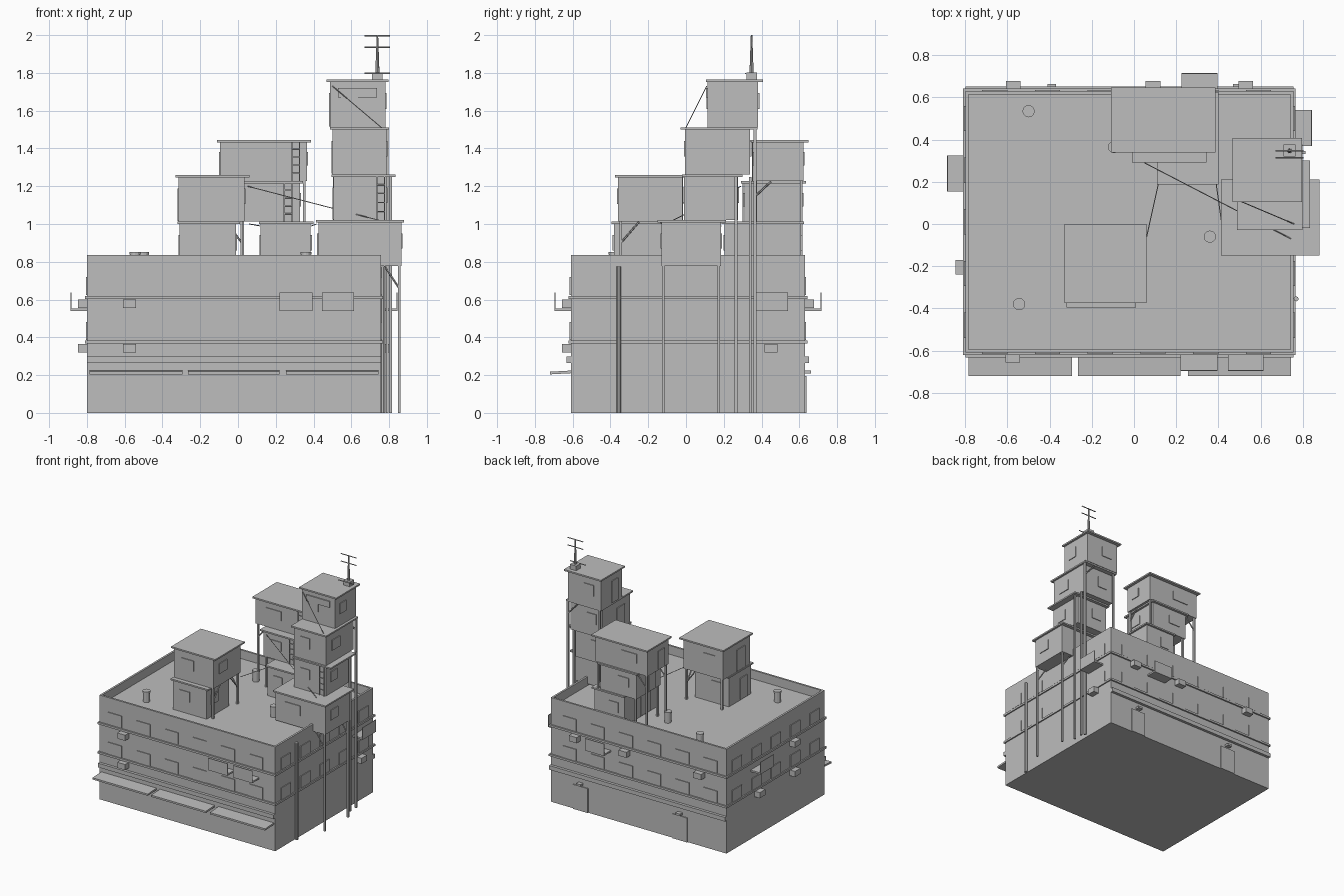
import bpy, bmesh, math
from mathutils import Vector, Matrix

grey = bpy.data.materials.new("plain_grey")
grey.diffuse_color = (0.51, 0.51, 0.51, 1)
X0, X1, Y0, Y1, ROOF, TOP = -0.80, 0.757, -0.61, 0.63, 0.765, 0.835


def box(bm, x0, x1, y0, y1, z0, z1):
    m = Matrix.Translation(((x0 + x1) / 2, (y0 + y1) / 2, (z0 + z1) / 2))
    m = m @ Matrix.Diagonal((x1 - x0, y1 - y0, z1 - z0, 1))
    return bmesh.ops.create_cube(bm, size=1, matrix=m)["verts"]


def rod(bm, a, b, r=0.006, sides=6, r2=None):
    a, b = Vector(a), Vector(b)
    d = b - a
    m = Matrix.Translation((a + b) / 2) @ d.to_track_quat('Z', 'Y').to_matrix().to_4x4()
    bmesh.ops.create_cone(bm, cap_ends=True, segments=sides, radius1=r,
                          radius2=r if r2 is None else r2, depth=d.length, matrix=m)


def wall_box(bm, side, u0, u1, z0, z1, d0, d1, ext=(X0, X1, Y0, Y1)):
    """Box on a wall, from d0 to d1 outward; u runs along the wall."""
    x0, x1, y0, y1 = ext
    if side == "front":
        box(bm, u0, u1, y0 - d1, y0 - d0, z0, z1)
    elif side == "back":
        box(bm, u0, u1, y1 + d0, y1 + d1, z0, z1)
    elif side == "left":
        box(bm, x0 - d1, x0 - d0, u0, u1, z0, z1)
    else:
        box(bm, x1 + d0, x1 + d1, u0, u1, z0, z1)


def finish(bm, name):
    bmesh.ops.recalc_face_normals(bm, faces=bm.faces)
    me = bpy.data.meshes.new(name)
    bm.to_mesh(me)
    bm.free()
    me.materials.append(grey)
    ob = bpy.data.objects.new(name, me)
    bpy.context.collection.objects.link(ob)
    return ob


# Main block with sunken roof behind a parapet
bm = bmesh.new()
box(bm, X0, X1, Y0, Y1, 0, TOP)
bm.normal_update()
top = [f for f in bm.faces if f.normal.z > 0.9]
bmesh.ops.inset_region(bm, faces=top, thickness=0.022)
low = bmesh.ops.extrude_face_region(bm, geom=top)
bmesh.ops.delete(bm, geom=top, context='FACES_ONLY')
bmesh.ops.translate(bm, vec=(0, 0, ROOF - TOP),
                    verts=[g for g in low["geom"] if isinstance(g, bmesh.types.BMVert)])
finish(bm, "main_block")

# Floor bands around the block, fascias at front and back
bm = bmesh.new()
for z in (0.368, 0.604):
    for s in ("front", "back"):
        wall_box(bm, s, X0 - 0.01, X1 + 0.01, z, z + 0.016, 0, 0.012)
    for s in ("left", "right"):
        wall_box(bm, s, Y0, Y1, z, z + 0.016, 0, 0.01)
for s in ("front", "back"):
    wall_box(bm, s, X0, X1, 0.265, 0.298, 0, 0.022)
finish(bm, "floor_bands")

# Window plates on two floors
bm = bmesh.new()
for z in (0.385, 0.625):
    for s, start, n, step in (("front", -0.66, 6, 0.25), ("back", -0.66, 6, 0.25),
                              ("left", -0.48, 5, 0.245), ("right", -0.48, 5, 0.245)):
        for i in range(n):
            c = start + i * step
            wall_box(bm, s, c - 0.06, c + 0.06, z, z + 0.095, 0, 0.006)
finish(bm, "windows")

# Shop awnings
bm = bmesh.new()
for x0, x1 in ((-0.785, -0.295), (-0.265, 0.22), (0.255, 0.745)):
    vs = box(bm, x0, x1, -0.72, Y0, 0.206, 0.22)
    for v in vs:
        v.co.z += 0.004 if v.co.y > -0.65 else -0.002
finish(bm, "shop_awnings")

# Balconies: floor slab and thin front panel
bm = bmesh.new()
for s, u0, u1 in (("front", 0.22, 0.395), ("front", 0.445, 0.615), ("back", 0.225, 0.395),
                  ("left", 0.155, 0.325), ("right", 0.37, 0.54)):
    wall_box(bm, s, u0, u1, 0.54, 0.553, 0, 0.087)
    wall_box(bm, s, u0, u1, 0.553, 0.637, 0.082, 0.087)
finish(bm, "balconies")

# Air conditioners
bm = bmesh.new()
for s, c, z in (("front", -0.575, 0.555), ("front", -0.575, 0.32), ("left", -0.205, 0.555),
                ("left", -0.205, 0.32), ("left", 0.24, 0.32), ("right", 0.45, 0.32),
                ("back", -0.573, 0.555), ("back", 0.09, 0.555), ("back", 0.53, 0.555)):
    wall_box(bm, s, c - 0.035, c + 0.035, z, z + 0.045, 0, 0.047)
finish(bm, "air_conditioners")

# Back doors with lamps
bm = bmesh.new()
for c in (-0.39, 0.49):
    wall_box(bm, "back", c - 0.065, c + 0.065, 0, 0.195, 0, 0.008)
    wall_box(bm, "back", c - 0.02, c + 0.02, 0.208, 0.224, 0, 0.033)
finish(bm, "back_doors")

# Drain pipe
bm = bmesh.new()
rod(bm, (0.769, -0.355, 0), (0.769, -0.355, 0.775), 0.012, 8)
finish(bm, "drain_pipe")

# Roof vents
bm = bmesh.new()
for x, y in ((-0.5, 0.535), (0.36, -0.06), (-0.545, -0.38), (-0.095, 0.365)):
    rod(bm, (x, y, ROOF), (x, y, 0.84), 0.025, 12)
    rod(bm, (x, y, 0.838), (x, y, 0.852), 0.029, 12)
finish(bm, "roof_vents")

# Rooftop shacks: body extents, then roof slab extents
shacks = {
    "front_lower": ((-0.31, -0.01, -0.382, -0.10, ROOF, 1.0), (-0.32, 0.01, -0.395, -0.08)),
    "front_upper": ((-0.315, 0.035, -0.36, -0.02, 1.012, 1.247), (-0.33, 0.06, -0.375, 0.0)),
    "back_lower": ((0.12, 0.385, 0.205, 0.61, ROOF, 1.0), (0.11, 0.40, 0.188, 0.625)),
    "back_middle": ((0.01, 0.328, 0.31, 0.615, 1.012, 1.215), (-0.01, 0.345, 0.292, 0.635)),
    "back_upper": ((-0.095, 0.365, 0.36, 0.622, 1.227, 1.432), (-0.11, 0.387, 0.338, 0.648)),
    "side_first": ((0.425, 0.865, -0.13, 0.185, 0.778, 1.008), (0.413, 0.88, -0.15, 0.212)),
    "side_second": ((0.505, 0.785, -0.01, 0.275, 1.02, 1.25), (0.495, 0.835, -0.02, 0.30)),
    "side_third": ((0.50, 0.785, -0.005, 0.34, 1.262, 1.5), (0.488, 0.80, -0.028, 0.378)),
    "side_fourth": ((0.488, 0.78, 0.115, 0.382, 1.512, 1.753), (0.468, 0.797, 0.105, 0.408)),
}
for name, (b, r) in shacks.items():
    bm = bmesh.new()
    box(bm, *b)
    box(bm, *r, b[5], b[5] + 0.012)
    h = b[5] - b[4]
    for s in ("front", "back", "left", "right"):
        lo, hi = (b[0], b[1]) if s in ("front", "back") else (b[2], b[3])
        w = hi - lo
        # window, and a door on the left wall
        z0 = b[4] + (0.005 if s == "left" else 0.4 * h)
        wall_box(bm, s, lo + 0.2 * w, lo + 0.5 * w, z0, b[4] + 0.75 * h, 0, 0.006, b[:4])
    finish(bm, name + "_shack")

# Support posts
posts = ((0.02, -0.345, ROOF, 1.012), (0.02, -0.035, ROOF, 1.012), (-0.295, -0.035, ROOF, 1.012),
         (-0.08, 0.37, ROOF, 1.227), (-0.08, 0.61, ROOF, 1.227), (0.35, 0.37, 1.012, 1.227),
         (0.35, 0.61, 1.012, 1.227), (0.025, 0.325, ROOF, 1.012), (0.025, 0.6, ROOF, 1.012),
         (0.853, -0.12, 0, 0.778), (0.853, 0.173, 0, 0.778), (0.807, 0.265, 0, 1.25),
         (0.79, 0.365, 0, 1.5), (0.807, 0.34, 0, 1.25), (0.51, 0.365, ROOF, 1.512))
bm = bmesh.new()
for x, y, z0, z1 in posts:
    box(bm, x - 0.007, x + 0.007, y - 0.007, y + 0.007, z0, z1)
# Diagonal braces under the overhangs
for a, b in (((0.02, -0.035, 0.9), (-0.06, -0.035, 1.01)), ((0.02, -0.345, 0.9), (0.02, -0.25, 1.01)),
             ((0.02, -0.035, 0.9), (0.02, -0.13, 1.01)), ((-0.08, 0.37, 1.12), (0.01, 0.37, 1.225)),
             ((-0.08, 0.61, 1.12), (0.01, 0.61, 1.225)), ((0.35, 0.37, 1.15), (0.35, 0.45, 1.225)),
             ((0.853, -0.12, 0.66), (0.775, -0.12, 0.778)), ((0.853, 0.173, 0.66), (0.775, 0.173, 0.778)),
             ((0.79, 0.365, 1.4), (0.7, 0.365, 1.5))):
    rod(bm, a, b, 0.005)
finish(bm, "support_posts")

# Ladders on the front walls
bm = bmesh.new()
for x, y, z0, z1 in ((0.305, 0.352, 1.227, 1.44), (0.265, 0.302, 1.012, 1.222),
                     (0.755, -0.018, 1.02, 1.255)):
    for sx in (-0.02, 0.02):
        box(bm, x + sx - 0.003, x + sx + 0.003, y - 0.003, y + 0.003, z0, z1)
    for i in range(1, 5):
        z = z0 + (z1 - z0) * i / 5
        rod(bm, (x - 0.02, y, z), (x + 0.02, y, z), 0.003)
finish(bm, "ladders")

# Long window on the highest shack
bm = bmesh.new()
box(bm, 0.53, 0.735, 0.106, 0.115, 1.67, 1.72)
finish(bm, "long_window")

# Cables
bm = bmesh.new()
for a, b in (((0.5, 0.11, 1.73), (0.76, 0.0, 1.51)), ((0.05, 0.29, 1.2), (0.745, -0.07, 1.02)),
             ((0.06, -0.06, 1.0), (0.115, 0.188, 0.99)), ((0.39, 0.188, 0.99), (0.415, 0.01, 1.0))):
    rod(bm, a, b, 0.0025, 5)
finish(bm, "cables")

# Antenna
bm = bmesh.new()
box(bm, 0.71, 0.766, 0.32, 0.376, 1.765, 1.802)
rod(bm, (0.738, 0.347, 1.80), (0.738, 0.347, 2.0), 0.011, 8, 0.004)
for z, y in ((1.996, 0.347), (1.936, 0.347), (1.797, 0.315)):
    rod(bm, (0.67, y, z), (0.805, y, z), 0.004)
finish(bm, "antenna")
